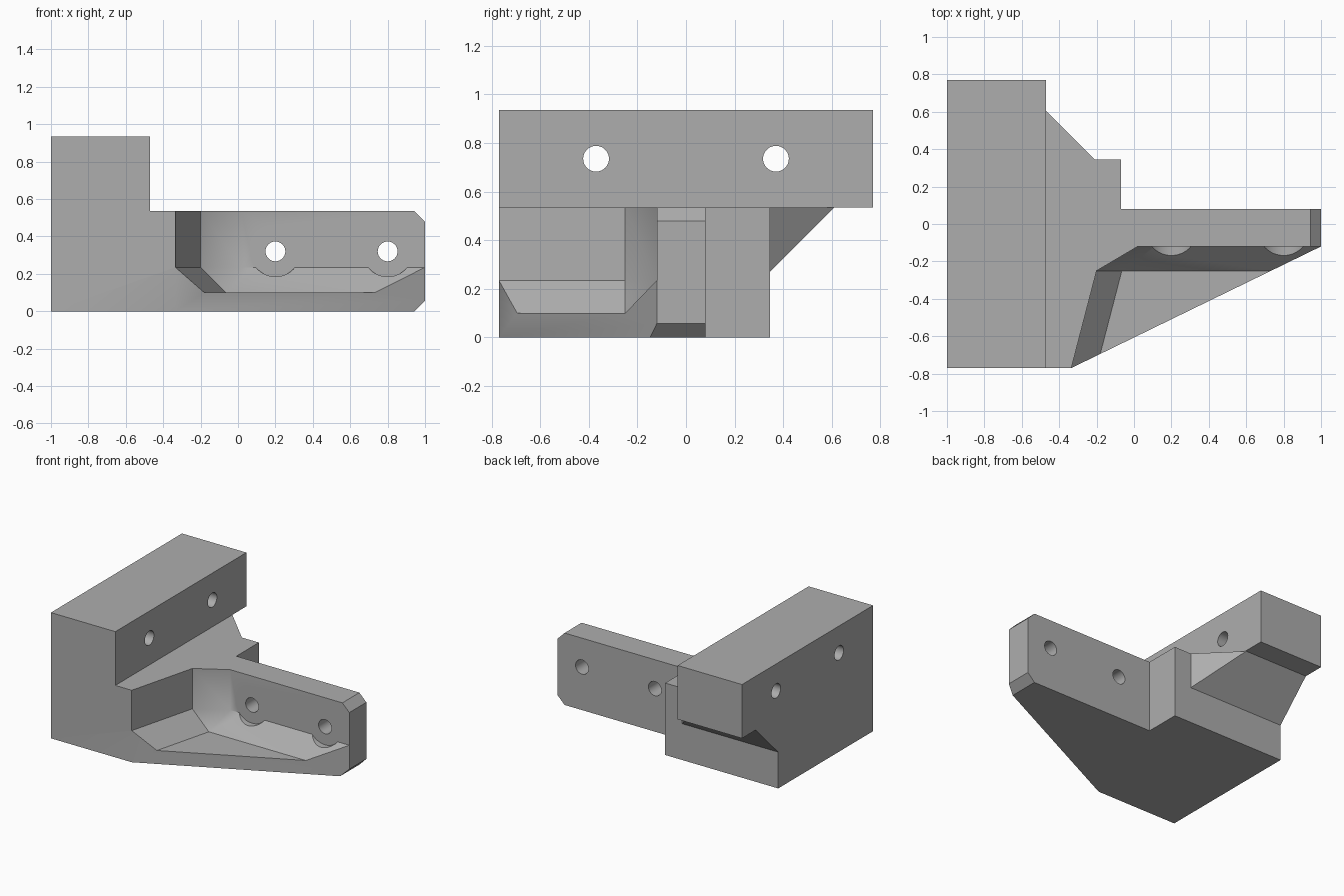
import bpy
import bmesh
from math import radians, pi
from mathutils import Matrix, Vector

cube = bpy.data.objects.get("Cube")
if cube:
    bpy.data.objects.remove(cube, do_unlink=True)

grey = bpy.data.materials.new("plain grey")
grey.use_nodes = True
GREY = (0.42, 0.42, 0.42, 1)
grey.diffuse_color = GREY
grey.node_tree.nodes["Principled BSDF"].inputs["Base Color"].default_value = GREY

TOP = 0.535      # top of the lower body
BACK = 0.345     # back of the lower body
WALL = -0.12     # front of the arm wall


def finish(name, bm):
    bmesh.ops.recalc_face_normals(bm, faces=bm.faces[:])
    mesh = bpy.data.meshes.new(name)
    bm.to_mesh(mesh)
    bm.free()
    mesh.materials.append(grey)
    obj = bpy.data.objects.new(name, mesh)
    bpy.context.collection.objects.link(obj)
    return obj


def hull(name, points):
    bm = bmesh.new()
    verts = [bm.verts.new(p) for p in points]
    bmesh.ops.convex_hull(bm, input=verts)
    bmesh.ops.dissolve_limit(bm, angle_limit=0.01, verts=bm.verts[:], edges=bm.edges[:])
    return finish(name, bm)


def rod(name, centre, radius, length, axis):
    bm = bmesh.new()
    turn = Matrix.Rotation(pi / 2, 4, "Y" if axis == "X" else "X")
    bmesh.ops.create_cone(bm, cap_ends=True, segments=48, radius1=radius, radius2=radius,
                          depth=length, matrix=Matrix.Translation(centre) @ turn)
    return finish(name, bm)


def combine(target, other, operation):
    mod = target.modifiers.new(operation.lower(), "BOOLEAN")
    mod.operation = operation
    mod.solver = "EXACT"
    mod.object = other
    other.hide_render = True
    bpy.context.view_layer.objects.active = target
    bpy.ops.object.modifier_apply(modifier=mod.name)
    bpy.data.objects.remove(other, do_unlink=True)


# Lower body and arm from one footprint, with the arm tip chamfered
bm = bmesh.new()
footprint = [(-1, -0.77), (-0.335, -0.77), (1, WALL), (1, 0.08),
             (-0.07, 0.08), (-0.07, BACK), (-1, BACK)]
base = bm.faces.new([bm.verts.new((x, y, 0)) for x, y in footprint])
raised = bmesh.ops.extrude_face_region(bm, geom=[base])["geom"]
bmesh.ops.translate(bm, vec=(0, 0, TOP),
                    verts=[v for v in raised if isinstance(v, bmesh.types.BMVert)])
for z, side in ((0, -1), (TOP, 1)):
    cut = bmesh.ops.bisect_plane(bm, geom=bm.verts[:] + bm.edges[:] + bm.faces[:],
                                 plane_co=(0.943, 0, z), plane_no=Vector((1, 0, side)),
                                 clear_outer=True)["geom_cut"]
    bmesh.ops.holes_fill(bm, edges=[e for e in cut if isinstance(e, bmesh.types.BMEdge)])
bracket = finish("angled_bracket", bm)

# Overhanging mounting block
block = hull("mounting_block", [(x, y, z) for x in (-1, -0.47)
                                for y in (-0.77, 0.77) for z in (TOP, 0.935)])
combine(bracket, block, "UNION")

# Sloped gusset under the overhang
low = TOP - 0.265
gusset = hull("gusset", [(x, y, z) for x in (-1, -0.21) for y in (0.2, BACK) for z in (low, TOP)]
              + [(-1, 0.61, TOP), (-0.475, 0.61, TOP)])
combine(bracket, gusset, "UNION")

# Open pocket in front of the arm, with sloped lower sides
rim = [(-0.4, -1.02), (-0.2, -0.25), (0.02, WALL), (1.4, WALL), (1.4, -1.02)]
floor = [(-0.265, -1.02), (-0.065, -0.25), (1.4, -0.25), (1.4, -1.02)]
pocket = hull("pocket_cutter", [(x, y, z) for x, y in rim for z in (0.235, 0.7)]
              + [(x, y, 0.1) for x, y in floor])
combine(bracket, pocket, "DIFFERENCE")

# Screw holes and head clearances in the arm
for x in (0.2, 0.8):
    combine(bracket, rod("clearance_cutter", (x, WALL - 0.2, 0.32), 0.135, 0.4, "Y"), "DIFFERENCE")
    combine(bracket, rod("arm_hole_cutter", (x, 0, 0.32), 0.053, 0.6, "Y"), "DIFFERENCE")

# Screw holes through the mounting block
for y in (-0.37, 0.37):
    combine(bracket, rod("block_hole_cutter", (-0.73, y, 0.735), 0.053, 0.8, "X"), "DIFFERENCE")

bpy.ops.object.select_all(action="DESELECT")
bracket.select_set(True)
bpy.context.view_layer.objects.active = bracket
bpy.ops.object.shade_smooth_by_angle(angle=radians(35))
